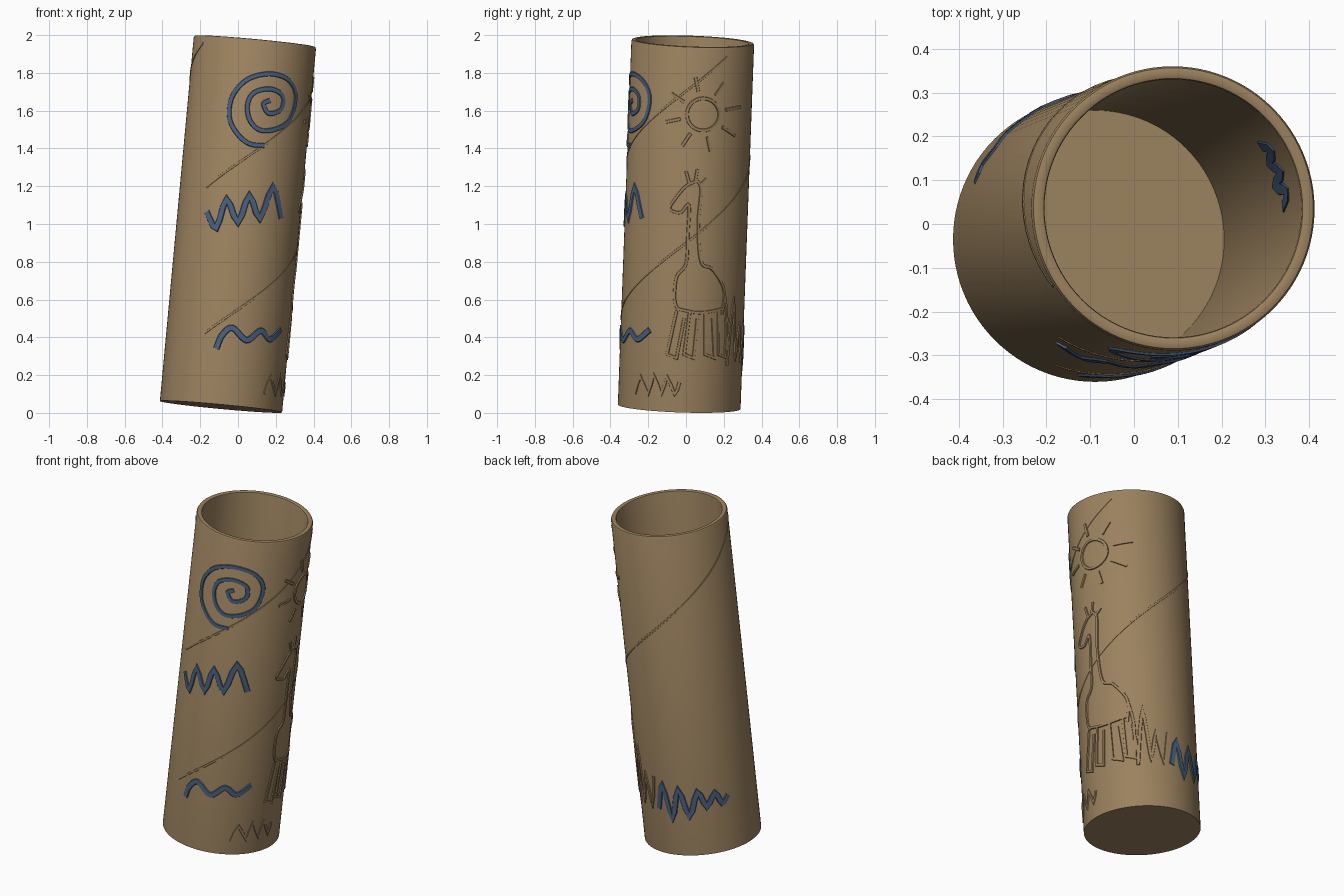
import bpy, bmesh, math
from mathutils import Vector, Matrix

if "Cube" in bpy.data.objects:
    bpy.data.objects.remove(bpy.data.objects["Cube"])

R, RI = 0.325, 0.295
AXIS = Vector((0.18, 0.072, 1.935))
L = AXIS.length
M = Matrix.Translation((-0.09, -0.036, 0.0325)) @ Vector((0, 0, 1)).rotation_difference(AXIS).to_matrix().to_4x4()
MI = M.inverted()


def material(name, rgb):
    m = bpy.data.materials.new(name)
    m.diffuse_color = (*rgb, 1)
    m.use_nodes = True
    m.node_tree.nodes["Principled BSDF"].inputs["Base Color"].default_value = m.diffuse_color
    return m


BROWN = material("clay_brown", (0.33, 0.223, 0.114))
BLUE = material("slate_blue", (0.07, 0.12, 0.215))


def finish(name, bm, mat, angle=40):
    bmesh.ops.recalc_face_normals(bm, faces=bm.faces)
    me = bpy.data.meshes.new(name)
    bm.to_mesh(me)
    bm.free()
    me.transform(M)
    me.materials.append(mat)
    ob = bpy.data.objects.new(name, me)
    bpy.context.collection.objects.link(ob)
    bpy.ops.object.select_all(action='DESELECT')
    ob.select_set(True)
    bpy.context.view_layer.objects.active = ob
    bpy.ops.object.shade_smooth_by_angle(angle=math.radians(angle))


def project(pts, view):
    """Grid points of the front or right view -> (angle, height) on the tube."""
    out, prev = [], None
    for a, z in pts:
        o, e = (Vector((a, -3, z)), Vector((a, 0, z))) if view == "front" else (Vector((3, a, z)), Vector((0, a, z)))
        o, e = MI @ o, MI @ e
        d = e - o
        A = d.x**2 + d.y**2
        B = 2 * (o.x * d.x + o.y * d.y)
        C = o.x**2 + o.y**2 - R * R
        t = (-B - math.sqrt(max(B * B - 4 * A * C, 0))) / (2 * A)
        p = o + d * t
        th = math.atan2(p.y, p.x)
        if prev is not None and abs(th - prev) > math.pi:
            th += math.copysign(2 * math.pi, prev - th)
        prev = th
        out.append((th, p.z))
    return out


def smooth(pts, n):
    """Catmull-Rom curve through the points."""
    if n < 2:
        return pts
    v = [Vector(p) for p in pts]
    v = [2 * v[0] - v[1]] + v + [2 * v[-1] - v[-2]]
    res = []
    for i in range(1, len(v) - 2):
        a, b, c, d = v[i - 1:i + 3]
        for k in range(n):
            t = k / n
            res.append(0.5 * (2 * b + (c - a) * t + (2 * a - 5 * b + 4 * c - d) * t * t + (3 * b - a - 3 * c + d) * t**3))
    return res + [v[-2]]


def stroke(bm, pts, width, height, n=6, radius=R, out=1):
    """Raised band along a path of (angle, height) points."""
    flat = [Vector((p[0] * R, p[1])) for p in smooth(pts, n)]
    # straight runs are divided so that they follow the curved wall
    path = [flat[0]]
    for a, b in zip(flat, flat[1:]):
        k = max(1, int((b - a).length / 0.04))
        path += [a.lerp(b, j / k) for j in range(1, k + 1)]
    rings = []
    for i, p in enumerate(path):
        d1 = (p - path[max(i - 1, 0)]).normalized()
        d2 = (path[min(i + 1, len(path) - 1)] - p).normalized()
        t = (d1 + d2).normalized()
        s = Vector((-t.y, t.x))
        dd = d1 if d1.length else d2
        s *= min(1 / max(abs(t.dot(dd)), 0.2), 1.7)
        ring = []
        for f, h in ((-0.5, -0.003), (-0.36, height), (0.36, height), (0.5, -0.003)):
            q = p + s * width * f
            r = radius + out * h
            ring.append(bm.verts.new((r * math.cos(q.x / R), r * math.sin(q.x / R), q.y)))
        rings.append(ring)
    for a, b in zip(rings, rings[1:]):
        for j in range(3):
            bm.faces.new((a[j], a[j + 1], b[j + 1], b[j]))
    bm.faces.new(rings[0])
    bm.faces.new(rings[-1])


def draw(name, strokes, mat, width, height, view=None, n=6, **kw):
    bm = bmesh.new()
    for pts in strokes:
        stroke(bm, project(pts, view) if view else pts, width, height, n, **kw)
    finish(name, bm, mat)


# Hollow tube with a closed base and rounded rim
bm = bmesh.new()
prof = [(0, 0), (R, 0), (R, L - 0.01), (R - 0.004, L - 0.002), (R - 0.01, L), (RI + 0.008, L),
        (RI + 0.002, L - 0.003), (RI, L - 0.01), (RI, 0.025), (0, 0.025)]
vs = [bm.verts.new((r, 0, z)) for r, z in prof]
es = [bm.edges.new(e) for e in zip(vs, vs[1:])]
bmesh.ops.spin(bm, geom=vs + es, cent=(0, 0, 0), axis=(0, 0, 1), angle=2 * math.pi, steps=96)
bmesh.ops.remove_doubles(bm, verts=bm.verts, dist=1e-5)
finish("tube", bm, BROWN)

# Blue painted marks on the front
draw("blue_spiral", [[(0.14, 1.415), (0.06, 1.425), (-0.005, 1.48), (-0.045, 1.565), (-0.03, 1.675), (0.05, 1.765),
                      (0.17, 1.795), (0.27, 1.76), (0.305, 1.675), (0.28, 1.565), (0.22, 1.51), (0.125, 1.495),
                      (0.065, 1.545), (0.05, 1.63), (0.085, 1.695), (0.17, 1.715), (0.235, 1.68), (0.23, 1.61),
                      (0.165, 1.585), (0.135, 1.635), (0.17, 1.655)]], BLUE, 0.028, 0.005, "front")
draw("blue_zigzag", [[(-0.165, 1.065), (-0.115, 0.98), (-0.06, 1.13), (0.0, 1.01), (0.06, 1.15), (0.115, 1.03),
                      (0.185, 1.195), (0.228, 1.03)]], BLUE, 0.037, 0.005, "front", 3)
draw("blue_wave", [[(-0.115, 0.34), (-0.085, 0.41), (-0.03, 0.45), (0.045, 0.385), (0.12, 0.435), (0.17, 0.39),
                    (0.225, 0.44)]], BLUE, 0.037, 0.005, "front")

# Blue zigzag on the back, blue patch on the inside wall
deg = math.radians
draw("blue_back_zigzag", [[(deg(a), h) for a, h in ((83, .27), (90, .42), (98, .22), (107, .40), (116, .24),
                           (126, .38), (134, .29), (143, .36), (150, .29), (157, .33))]], BLUE, 0.037, 0.005, n=3)
draw("blue_inside_mark", [[(deg(a), h) for a, h in ((4, 1.5), (10, 1.65), (14, 1.35), (19, 1.65), (24, 1.4),
                           (29, 1.65), (33, 1.45))]], BLUE, 0.037, 0.003, n=3, radius=RI, out=-1)

# Sun in relief
cy, cz = 0.09, 1.58


def polar(a, r):
    return (cy + r * math.cos(a), cz + r * math.sin(a))


sun = [[polar(i * math.pi / 12, 0.085) for i in range(25)]]
sun += [[polar(i * math.pi / 4 + 0.2, 0.12), polar(i * math.pi / 4 + 0.2, 0.2)] for i in range(8)]
draw("sun_relief", sun, BROWN, 0.02, 0.006, "right", 2)

# Long-necked animal in relief
animal = [
    [(0.06, 1.23), (0.0, 1.2), (-0.06, 1.13), (-0.085, 1.08), (-0.03, 1.06), (0.015, 1.1), (0.01, 0.95), (0.0, 0.79),
     (-0.05, 0.72), (-0.06, 0.6), (-0.04, 0.54)],
    [(0.06, 1.23), (0.08, 1.18), (0.065, 1.0), (0.08, 0.8), (0.14, 0.76), (0.2, 0.65), (0.19, 0.52)],
    [(0.02, 1.21), (0.0, 1.28)], [(0.05, 1.23), (0.06, 1.29)], [(0.08, 1.21), (0.11, 1.24)],
    [(-0.04, 0.55), (0.07, 0.53), (0.19, 0.55)],
    [(0.2, 0.65), (0.215, 0.5), (0.205, 0.3)],
]
draw("animal_relief", animal, BROWN, 0.018, 0.006, "right")
legs = [[(y + 0.02, 0.54), (y + s, 0.31), (y + s + 0.05, 0.29), (y + 0.06, 0.5)]
        for y, s in ((-0.07, -0.03), (0.0, -0.01), (0.08, 0.02), (0.15, 0.02))]
draw("animal_legs", legs, BROWN, 0.018, 0.006, "right", 1)

# Grass strokes in relief
draw("low_grass", [[(-0.27, 0.10), (-0.24, 0.19), (-0.2, 0.10), (-0.17, 0.2), (-0.13, 0.10), (-0.1, 0.19),
                    (-0.06, 0.10), (-0.035, 0.16)]], BROWN, 0.02, 0.005, "right", 2)
draw("tall_grass", [[(deg(a), h) for a, h in ((48, .25), (55, .6), (61, .28), (67, .46), (74, .27), (80, .46))]],
     BROWN, 0.022, 0.006, n=2)

# Spiral seams of the wound tube
seams = []
for start, h0 in ((-112, 0.37), (-125, 1.14)):
    seams.append([(deg(start + 5 * i), h0 + 0.0236 * i) for i in range(70) if h0 + 0.0236 * i < L - 0.04])
draw("spiral_seam", seams, BROWN, 0.014, 0.0025, n=1)
